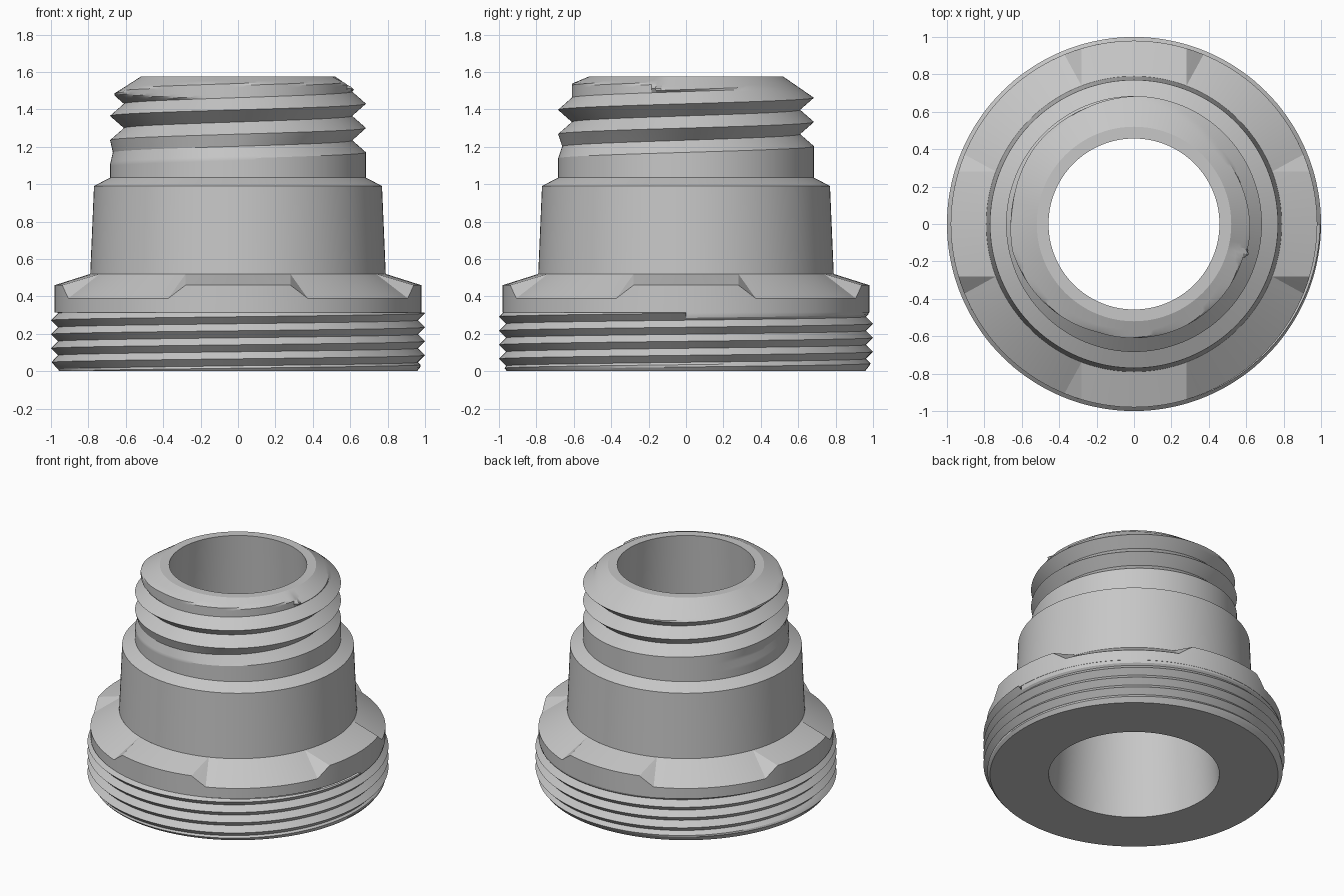
import bpy, bmesh, math

if "Cube" in bpy.data.objects:
    bpy.data.objects.remove(bpy.data.objects["Cube"])

N = 144                       # segments around the axis
TAU = 2 * math.pi

grey = bpy.data.materials.new("grey_plastic")
grey.diffuse_color = (0.57, 0.57, 0.57, 1)
grey.use_nodes = True
grey.node_tree.nodes["Principled BSDF"].inputs["Base Color"].default_value = grey.diffuse_color


def skin(name, column):
    """Skin the columns column(u) -> [(radius, angle, z)] for u in 0..1."""
    bm = bmesh.new()
    cols = []
    for c in range(N + 1):
        cols.append([bm.verts.new((r * math.cos(a), r * math.sin(a), z))
                     for r, a, z in column(c / N)])
    for a, b in zip(cols, cols[1:]):
        for i in range(len(a) - 1):
            bm.faces.new((a[i], b[i], b[i + 1], a[i + 1]))
    # closes the seam and collapses rows clamped to the end planes
    bmesh.ops.remove_doubles(bm, verts=bm.verts, dist=1e-5)
    bmesh.ops.dissolve_degenerate(bm, edges=bm.edges, dist=1e-5)
    me = bpy.data.meshes.new(name)
    bm.to_mesh(me)
    bm.free()
    me.materials.append(grey)
    ob = bpy.data.objects.new(name, me)
    bpy.context.collection.objects.link(ob)
    me.shade_smooth()
    me.set_sharp_from_angle(angle=math.radians(22))
    return ob


def lathe(name, profile):
    skin(name, lambda u: [(r, u * TAU, z) for r, z in profile])


def helix(z0, pitch, u, first, turns, sub, lo, hi):
    """Row heights that follow the thread, clamped between two planes."""
    zs = [z0 + pitch * (u + first + i / sub) for i in range(turns * sub + 1)]
    return [lo] + [min(max(z, lo), hi) for z in zs] + [hi]


def lerp_table(x, table):
    for (x0, y0), (x1, y1) in zip(table, table[1:]):
        if x <= x1:
            return y0 + (y1 - y0) * (x - x0) / (x1 - x0)
    return table[-1][1]


# lower fine thread, running out under the collar
def base_column(u):
    pts = []
    for z in helix(0.235, 0.075, u, -5, 7, 6, 0.0, 0.315):
        t = (z - 0.235) / 0.075 - u
        crest = 1 - 2 * abs(t - round(t))
        r = min(0.962 + 0.038 * crest, 0.957 + 0.8 * z)
        if z > 0.28 and t > 0.5:
            r = min(r, 0.978)
        pts.append((r, u * TAU, z))
    return pts


skin("base_thread", base_column)


# collar with four raised tabs and ramps between them
def collar_column(u):
    deg = u * 360
    quarter = round(deg / 90) * 90
    off = deg - quarter
    pts = [(0.96, u * TAU, 0.315), (0.98, u * TAU, 0.315)]
    for i in range(7):
        f = 1 - i / 6
        r = 0.79 + 0.19 * f
        top, low = 0.52 - 0.06 * f, 0.52 - 0.13 * f
        inner = math.degrees(math.asin(0.28 / r))
        outer = math.degrees(math.asin((0.28 + 0.092 * f) / r))
        a = lerp_table(abs(off), [(0, 0), (17.5, inner), (22.5, outer + 0.01), (45, 45)])
        z = lerp_table(abs(off), [(0, top), (17.5, top), (22.5, low), (45, low)])
        pts.append((r, math.radians(quarter + math.copysign(a, off)), z))
    return pts


skin("collar", collar_column)

# tapered barrel with chamfered shoulder
lathe("barrel", [(0.79, 0.52), (0.77, 0.99), (0.684, 1.035)])


# neck: coarse groove cut in a cylinder, fading out below, chamfered on top
def neck_column(u):
    fade = lerp_table(u, [(0, 0), (0.4, 0), (0.5, 0.015), (0.75, 0.022), (1, 0.074)])
    # thread start: the crest is eased down, then returns at a small step
    ease = lerp_table(u, [(0, 0), (0.48, 0), (0.7, 1), (0.955, 1), (0.962, 0), (1, 0)])
    pts = []
    for z in helix(1.235, 0.13, u, -3, 6, 12, 1.035, 1.575):
        r = 0.684
        for k in range(-1, 4):
            g = 1.235 + 0.13 * (u + k)
            depth = fade if k < 0 else 0.074
            r -= depth * max(0, 1 - abs(z - g) / 0.065)
        slope = 1.45
        if z > 1.365 + 0.13 * u:
            r = min(r, 0.684 - 0.074 * ease)
            slope += 0.95 * ease
        pts.append((min(r, 0.52 + slope * (1.575 - z)), u * TAU, z))
    return pts


skin("neck_thread", neck_column)

# rim, bore widening downwards, and underside
lathe("bore", [(0.52, 1.575), (0.457, 1.575), (0.567, 0), (0.957, 0)])
